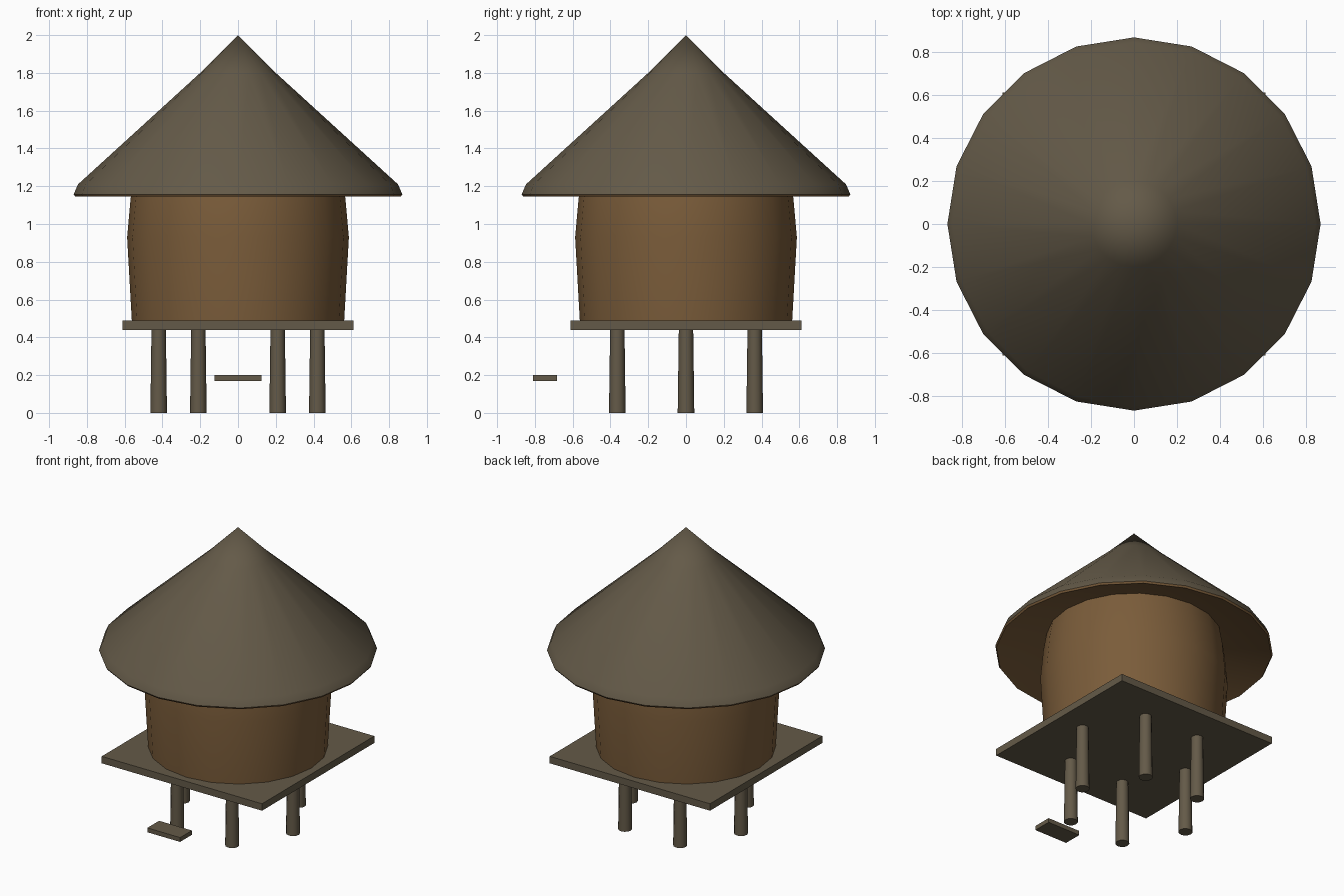
import bpy
import bmesh
from math import cos, sin, tau, radians

cube = bpy.data.objects.get("Cube")
if cube:
    bpy.data.objects.remove(cube, do_unlink=True)


def material(name, rgb):
    mat = bpy.data.materials.new(name)
    mat.use_nodes = True
    mat.diffuse_color = (*rgb, 1)
    mat.node_tree.nodes["Principled BSDF"].inputs["Base Color"].default_value = (*rgb, 1)
    return mat


thatch = material("grey brown thatch", (0.127, 0.102, 0.065))
clay = material("brown clay", (0.195, 0.107, 0.042))


def finish(name, bm, mats, smooth=True):
    bmesh.ops.recalc_face_normals(bm, faces=bm.faces)
    mesh = bpy.data.meshes.new(name)
    bm.to_mesh(mesh)
    bm.free()
    for mat in mats:
        mesh.materials.append(mat)
    obj = bpy.data.objects.new(name, mesh)
    bpy.context.collection.objects.link(obj)
    if smooth:
        bpy.ops.object.select_all(action="DESELECT")
        obj.select_set(True)
        bpy.context.view_layer.objects.active = obj
        bpy.ops.object.shade_smooth_by_angle(angle=radians(32))
    return obj


def lathe(name, profile, sides, mats, lower_bands=0, centre=(0, 0)):
    """Turn a (radius, height) profile; the first lower_bands use material 1."""
    bm = bmesh.new()
    rings = []
    for r, z in profile:
        angles = [tau * i / sides for i in range(sides)] if r else [0]
        rings.append([bm.verts.new((centre[0] + r * cos(a), centre[1] + r * sin(a), z))
                      for a in angles])
    for band, (low, high) in enumerate(zip(rings, rings[1:])):
        for i in range(sides):
            j = (i + 1) % sides
            corners = [low[i % len(low)], low[j % len(low)],
                       high[j % len(high)], high[i % len(high)]]
            face = bm.faces.new(list(dict.fromkeys(corners)))
            face.material_index = 1 if band < lower_bands else 0
    return finish(name, bm, mats)


def box(name, low, high, mat):
    bm = bmesh.new()
    bmesh.ops.create_cube(bm, size=1)
    for v in bm.verts:
        v.co = [b if c > 0 else a for c, a, b in zip(v.co, low, high)]
    return finish(name, bm, [mat], smooth=False)


# Bulging round wall
lathe("wall", [(0, 0.485), (0.562, 0.485), (0.587, 0.93), (0.568, 1.14),
               (0.545, 1.27), (0, 1.27)], 20, [clay])

# Conical roof with a clay coloured underside and eave edge
lathe("roof", [(0, 1.3), (0.53, 1.26), (0.862, 1.145), (0.87, 1.157),
               (0.847, 1.21), (0.2, 1.8), (0, 2)], 20, [thatch, clay], lower_bands=3)

# Square deck and the loose entrance step
box("platform", (-0.612, -0.612, 0.44), (0.612, 0.612, 0.488), thatch)
box("step", (-0.125, -0.81, 0.17), (0.125, -0.682, 0.2), thatch)

# Ring of six tapered posts
for n in range(6):
    a = tau * n / 6
    lathe(f"post_{n + 1}", [(0, 0), (0.044, 0), (0.038, 0.45), (0, 0.45)], 12, [thatch],
          centre=(0.42 * cos(a), 0.42 * sin(a)))
